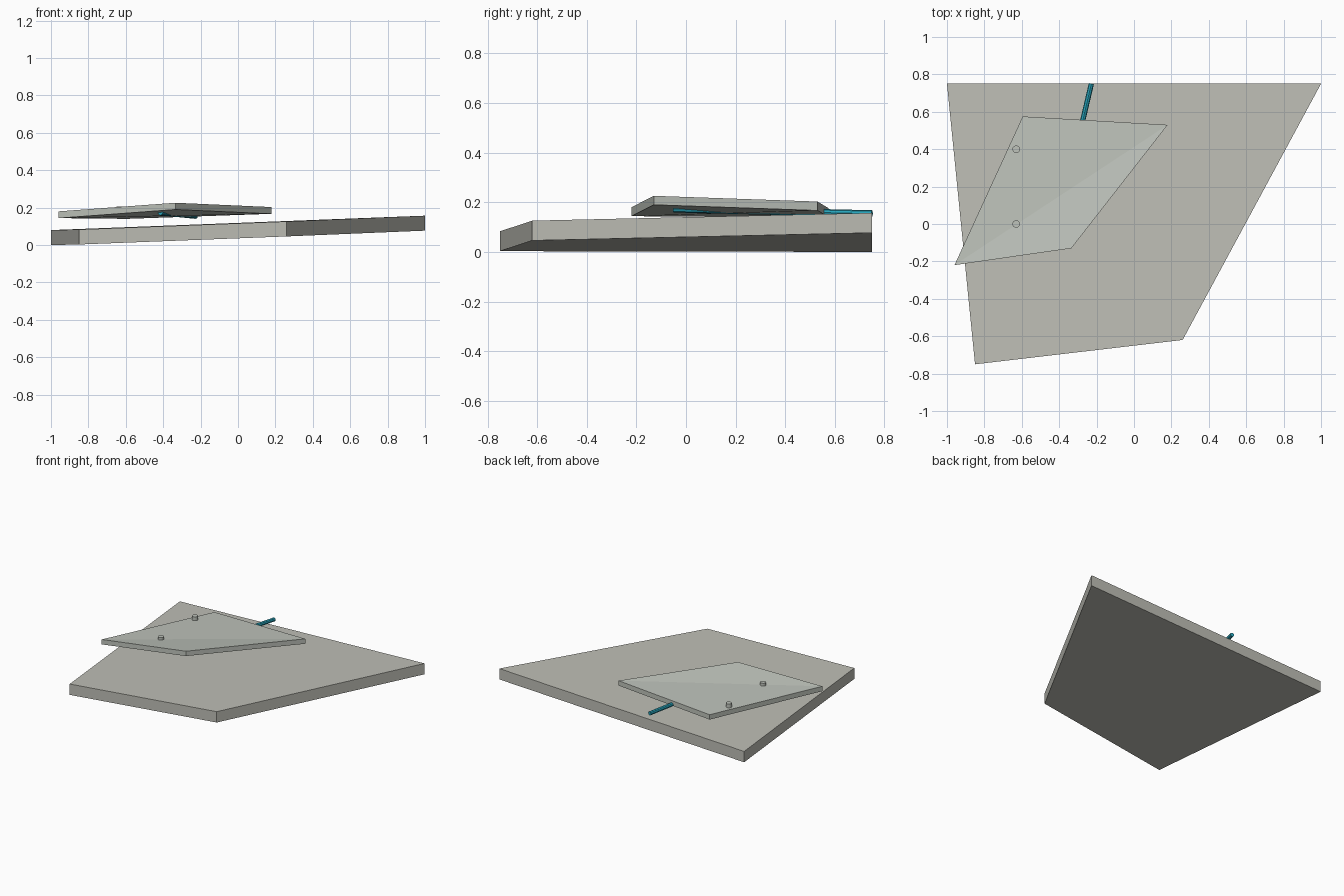
import bpy, bmesh
from mathutils import Vector

if "Cube" in bpy.data.objects:
    bpy.data.objects.remove(bpy.data.objects["Cube"])


def material(name, rgb):
    m = bpy.data.materials.new(name)
    m.diffuse_color = (*rgb, 1)
    m.use_nodes = True
    m.node_tree.nodes["Principled BSDF"].inputs["Base Color"].default_value = m.diffuse_color
    return m


stone = material("warm grey", (0.52, 0.52, 0.47))
pale = material("pale grey", (0.52, 0.55, 0.50))
teal = material("teal", (0.02, 0.36, 0.48))


def finish(name, bm, mat):
    bmesh.ops.recalc_face_normals(bm, faces=bm.faces)
    mesh = bpy.data.meshes.new(name)
    bm.to_mesh(mesh)
    bm.free()
    mesh.materials.append(mat)
    ob = bpy.data.objects.new(name, mesh)
    bpy.context.collection.objects.link(ob)
    return ob


def slab(name, top, thick, mat):
    """Four-cornered sheet, split along its first diagonal."""
    bm = bmesh.new()
    hi = [bm.verts.new(p) for p in top]
    lo = [bm.verts.new((x, y, z - thick)) for x, y, z in top]
    for ring in (hi, lo):
        bm.faces.new((ring[0], ring[1], ring[2]))
        bm.faces.new((ring[0], ring[2], ring[3]))
    for i in range(4):
        j = (i + 1) % 4
        bm.faces.new((hi[i], hi[j], lo[j], lo[i]))
    return finish(name, bm, mat)


def rod(name, a, b, radius, sides, mat):
    """Capped cylinder from a to b."""
    a, b = Vector(a), Vector(b)
    bm = bmesh.new()
    bmesh.ops.create_cone(bm, cap_ends=True, segments=sides, radius1=radius,
                          radius2=radius, depth=(b - a).length)
    turn = (b - a).to_track_quat('Z', 'Y').to_matrix()
    bmesh.ops.rotate(bm, verts=bm.verts, matrix=turn)
    bmesh.ops.translate(bm, verts=bm.verts, vec=(a + b) / 2)
    return finish(name, bm, mat)


# Thick sloping base
slab("base_slab", [(-0.85, -0.75, 0.083), (0.26, -0.62, 0.126),
                   (1, 0.75, 0.157), (-1, 0.75, 0.08)], 0.08, stone)

# Thin raised plate
slab("upper_plate", [(-0.96, -0.22, 0.18), (-0.335, -0.13, 0.226),
                     (0.18, 0.53, 0.203), (-0.595, 0.575, 0.176)], 0.036, pale)

# Teal bar under the plate
rod("bar", (-0.415, -0.05, 0.173), (-0.228, 0.75, 0.154), 0.014, 8, teal)

# Two pins through the plate
for i, y in enumerate((0.0, 0.4)):
    rod(f"pin_{i + 1}", (-0.63, y, 0.168), (-0.63, y, 0.207), 0.02, 24, pale)
